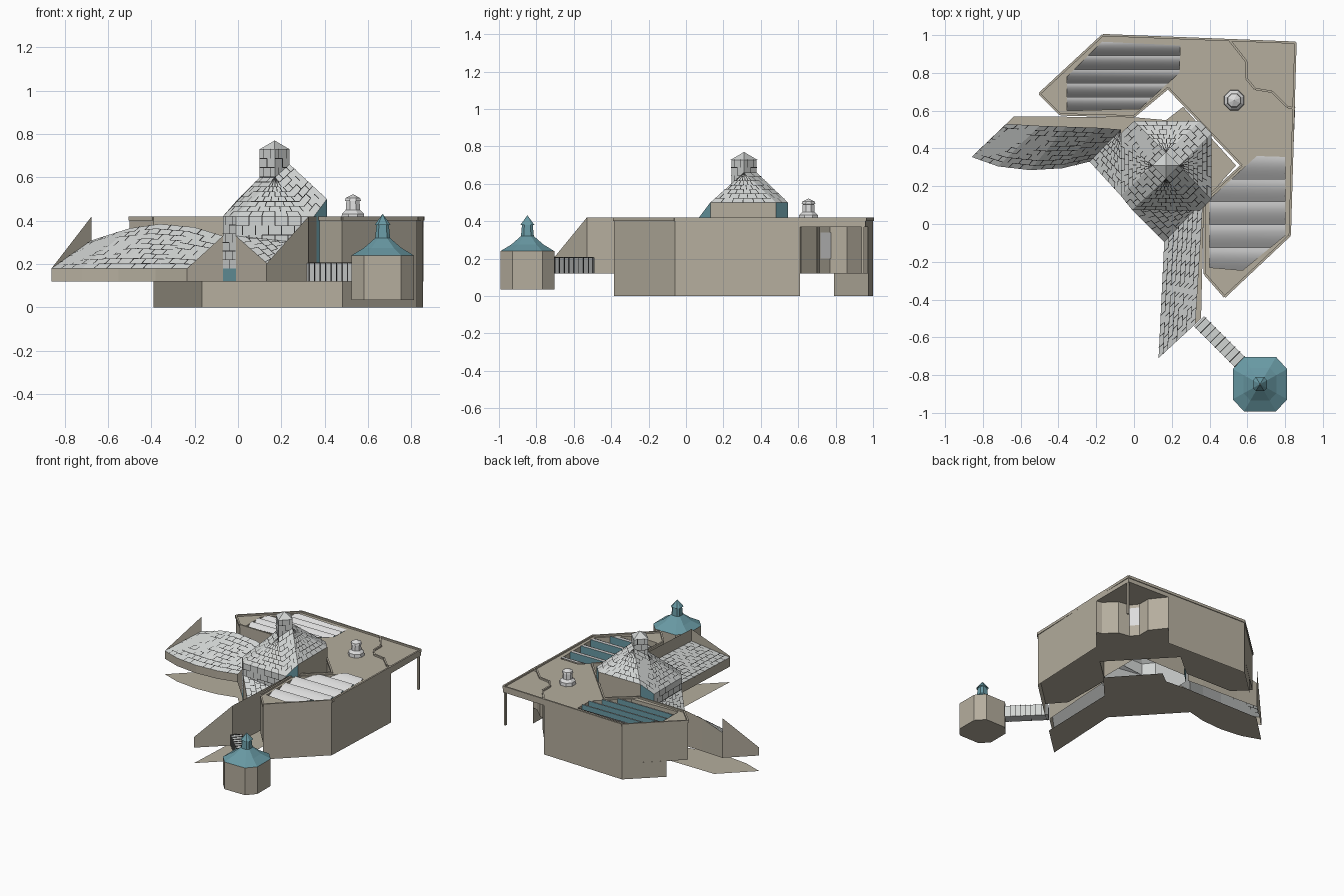
import bpy, bmesh, random
from math import sin, cos, pi
from mathutils import Vector as V

random.seed(4)
cube = bpy.data.objects.get("Cube")
if cube:
    bpy.data.objects.remove(cube, do_unlink=True)


def material(name, rgb):
    m = bpy.data.materials.new(name)
    m.use_nodes = True
    m.diffuse_color = (*rgb, 1)
    m.node_tree.nodes["Principled BSDF"].inputs["Base Color"].default_value = (*rgb, 1)
    return m


BEIGE = material("beige_wall", (.46, .42, .34))
SHINGLE = material("pale_shingle", (.64, .66, .65))
WHITE = material("white_metal", (.72, .72, .72))
TEAL = material("teal", (.14, .32, .37))
SEAM = material("dark_seam", (.03, .03, .03))


def build(name, verts, faces, mat, smooth=False):
    me = bpy.data.meshes.new(name)
    me.from_pydata([tuple(v) for v in verts], [], faces)
    me.materials.append(mat)
    ob = bpy.data.objects.new(name, me)
    bpy.context.collection.objects.link(ob)
    for p in me.polygons:
        p.use_smooth = smooth
    return ob


def at(points, z):
    return [V((p[0], p[1], z)) for p in points]


def strip(name, low, high, mat, closed=False):
    """Quads joining two polylines of equal length."""
    n = len(low)
    faces = [(i, (i + 1) % n, n + (i + 1) % n, n + i) for i in range(n if closed else n - 1)]
    return build(name, list(low) + list(high), faces, mat)


def wall(name, points, z0, z1, mat=BEIGE, closed=False):
    return strip(name, at(points, z0), at(points, z1), mat, closed)


def fill(name, loops, z, mat=BEIGE):
    """Flat sheet from an outline and optional holes."""
    bm = bmesh.new()
    for loop in loops:
        vs = [bm.verts.new(p) for p in at(loop, z)]
        for a, b in zip(vs, vs[1:] + vs[:1]):
            bm.edges.new((a, b))
    bmesh.ops.triangle_fill(bm, use_beauty=True, edges=bm.edges[:], normal=(0, 0, 1))
    ob = build(name, [], [], mat)
    bm.to_mesh(ob.data)
    bm.free()
    return ob


def beam(name, a, b, width, z0, z1, mat=BEIGE):
    a, b = V(a), V(b)
    d = (b - a).normalized() * width / 2
    s = V((-d.y, d.x))
    ring = [a - s, b - s, b + s, a + s]
    faces = [(0, 1, 5, 4), (1, 2, 6, 5), (2, 3, 7, 6), (3, 0, 4, 7), (4, 5, 6, 7), (3, 2, 1, 0)]
    return build(name, at(ring, z0) + at(ring, z1), faces, mat)


def turned(name, centre, sides, profile, mat, phase=0.):
    """Faceted shape of revolution from (radius, height) pairs."""
    rings = []
    for r, z in profile:
        angles = [2 * pi * i / sides + phase for i in range(sides)]
        rings.append([V((centre[0] + r * cos(t), centre[1] + r * sin(t), z)) for t in angles])
    verts = [v for ring in rings for v in ring]
    faces = []
    for k in range(len(rings) - 1):
        for i in range(sides):
            j = (i + 1) % sides
            faces.append((k * sides + i, k * sides + j, (k + 1) * sides + j, (k + 1) * sides + i))
    return build(name, verts, faces, mat)


def shingled(name, a, b, c, d, size=.04):
    """Sheet with staggered seam plates; corners run counter-clockwise from outside."""
    a, b, c, d = V(a), V(b), V(c), V(d)
    build(name, [a, b, c, d], [(0, 1, 2, 3)], SHINGLE)
    n = (c - a).cross(d - b).normalized()
    rows = max(2, round(max((d - a).length, (c - b).length) / size))
    cols = max(1, round(max((b - a).length, (c - d).length) / size / 1.5))
    verts, faces = [], []

    def dash(u0, v0, u1, v1):
        p, q = [a.lerp(b, u).lerp(d.lerp(c, u), v) for u, v in ((u0, v0), (u1, v1))]
        if (q - p).length < .006:
            return
        s = n.cross(q - p).normalized() * .002
        k = len(verts)
        verts.extend(w + n * .0015 for w in (p - s, q - s, q + s, p + s))
        faces.append((k, k + 1, k + 2, k + 3))

    for i in range(rows):
        for j in range(cols):
            u = (j + .5 * (i % 2)) / cols
            if i and random.random() < .8:
                dash(j / cols, i / rows, (j + 1) / cols, i / rows)
            if u > 0:
                dash(u, i / rows, u, (i + 1) / rows)
    build(name + "_seams", verts, faces, SEAM)


# Main hall outline, with an open corner under the roof
outline = [(-.5, .69), (-.39, .58), (0, .57), (.18, .72), (.57, .31), (.375, .13),
           (.375, -.265), (.48, -.385), (.825, -.06), (.855, .96), (-.165, 1)]
recess = [(.853, .61), (.81, .62), (.73, .7), (.64, .715), (.595, .77), (.595, .86), (.505, .974)]
corner, back, notch = outline[9], outline[10], (-.39, .79)
left_sky = [(-.355, .6), (-.355, .78), (-.17, .965), (.245, .945), (.24, .8), (.03, .61)]
right_sky = [(.4, .13), (.4, -.23), (.575, -.245), (.8, -.06), (.8, .355), (.65, .36)]

fill("hall_roof", [outline, left_sky, right_sky], .408)
fill("hall_floor", [outline[:9] + recess + [back]], .12)
fill("overhang_underside", [recess + [corner]], .37)
wall("front_wall", [outline[7], outline[8], recess[0]], 0, .42)
wall("rear_wall", [recess[-1], back, notch], 0, .42)
wall("inner_wall", [notch] + outline[:8], .12, .42)
wall("overhang_band", [recess[0], corner, recess[-1]], .37, .42)
wall("recess_wall", recess, .12, .37)
wall("recess_panel", [(x + .004, y + .004) for x, y in recess[3:5]], .2, .34, WHITE)
beam("corner_post", (.84, .945), (.855, .945), .015, .12, .4)
for a, b in list(zip(outline, outline[1:] + outline[:1])) + list(zip(recess, recess[1:])):
    beam("roof_rim", a, b, .012, .4, .42)


# Sawtooth skylights set in pits
def skylight(name, poly, teeth, base=.355, rise=.06, steps=6):
    wall(name + "_pit", poly, base, .408, BEIGE, True)
    low, high = min(p[1] for p in poly), max(p[1] for p in poly)
    pitch = (high - low) / teeth
    for k in range(teeth):
        y0 = low + k * pitch
        bm = bmesh.new()
        bm.faces.new([bm.verts.new(p) for p in at(poly, 0)])
        for s in range(steps + 1):
            bmesh.ops.bisect_plane(bm, geom=bm.verts[:] + bm.edges[:] + bm.faces[:], dist=1e-6,
                                   plane_co=(0, y0 + pitch * s / steps, 0), plane_no=(0, 1, 0),
                                   clear_inner=(s == 0), clear_outer=(s == steps))
        for v in bm.verts:
            v.co.z = base + rise * sin(pi / 2 * min(1, max(0, (v.co.y - y0) / pitch)))
        ends = [v.co.x for v in bm.verts if v.co.y > y0 + pitch - 1e-4]
        ob = build(name + "_vault", [], [], WHITE)
        bm.to_mesh(ob.data)
        bm.free()
        for p in ob.data.polygons:
            p.use_smooth = True
        edge = [(min(ends), y0 + pitch), (max(ends), y0 + pitch)]
        wall(name + "_glass", edge, base, base + rise, TEAL)


skylight("left_skylight", left_sky, 5)
skylight("right_skylight", right_sky, 5)

# Roof vent
turned("roof_vent", (.53, .655), 8, [(.058, .405), (.055, .432), (.036, .45), (.033, .49),
                                     (.04, .492), (.036, .505), (0, .522)], WHITE, pi / 8)

# Curved left wing
eave = [(-.86, .355), (-.72, .305), (-.55, .285), (-.38, .295), (-.235, .33)]
ridge = [V(p) for p in ((-.675, .53, .31), (-.5, .52, .365), (-.36, .515, .385),
                        (-.2, .51, .37), (-.07, .5, .33))]
edge = at(eave, .18)
for i in range(4):
    shingled("left_wing_roof", edge[i], edge[i + 1], ridge[i + 1], ridge[i])
wall("left_wing_band", eave, .12, .18)
strip("left_wing_back", at(ridge, .12), ridge, BEIGE)
strip("left_wing_end", at([eave[0], ridge[0]], .12), [edge[0], V((-.675, .53, .42))], BEIGE)

# Straight right wing
tip, heel, top, root = (.13, -.71), (.16, -.095), (.325, -.53), (.365, .12)
shingled("right_wing_roof", (*heel, .18), (*tip, .19), (*top, .33), (*root, .33))
wall("right_wing_band", [heel, tip], .12, .19)
wall("right_wing_side", [top, root], .12, .42)
strip("right_wing_end", at([tip, top], .12), [V((*tip, .2)), V((*top, .42))], BEIGE)

# Ground sheet below wings and tower
fill("ground_sheet", [eave + [heel, tip, (.355, -.5), (.37, .12), (.54, .31), (.26, .62),
                              (.17, .55), (0, .565), (-.635, .57)]], .003)

# Chamfered central tower: corner pairs ordered counter-clockwise from the west side
ring = [V(p) for p in ((-.07, .48, .42), (-.07, .15, .42), (-.01, .075, .42), (.35, .07, .42),
                       (.41, .13, .5), (.41, .48, .5), (.35, .545, .5), (0, .545, .5))]
hub = [V(p) for p in ((.1, .31, .6), (.17, .242, .6), (.238, .31, .66), (.17, .378, .66))]
for k, side in enumerate(("west", "south", "east", "north")):
    a, b, c = ring[2 * k], ring[2 * k + 1], ring[(2 * k + 2) % 8]
    shingled(side + "_roof", a, b, hub[k], hub[k])
    shingled(side + "_hip", b, c, hub[(k + 1) % 4], hub[k])
    low = at([a, b], .12)
    if k < 2:
        shingled(side + "_tower_wall", *low, b, a)
    else:
        strip(side + "_tower_wall", low, [a, b], BEIGE)
    if k:
        strip("corner_window", at([b, c], .12), [b, c], TEAL)
    else:
        shingled("entry_front", *at([b, c], .18), c, b)
        wall("entry_door", [b, c], .12, .18, TEAL)

# Sloping roofs and walls joining the tower to the wings
door_l, door_r = V((-.07, .15, .33)), V((-.01, .075, .33))
shingled("left_valley_roof", edge[-1], door_l, ridge[-1], ridge[-1])
shingled("right_valley_roof", door_r, (*heel, .18), (*root, .33), (*root, .33))
strip("left_entry_wall", at([eave[-1], door_l], .12), [edge[-1], door_l], BEIGE)
strip("right_entry_wall", at([door_r, heel], .12), [door_r, V((*heel, .18))], BEIGE)

# Chimney
for k in range(4):
    a, b = hub[k], hub[(k + 1) % 4]
    shingled("chimney_side", *at([a, b], .56), *at([b, a], .73))
turned("chimney_cap", (.169, .31), 4, [(.072, .728), (0, .77)], SHINGLE)

# Covered bridge with slats
start, stop = V((.345, -.515)), V((.575, -.745))
beam("bridge", start, stop, .075, .12, .205, SHINGLE)
for i in range(9):
    p = start.lerp(stop, (i + .3) / 9)
    beam("bridge_slat", p, p + V((.003, -.003)), .08, .12, .208, SEAM)

# Small pavilion with teal roof
hut = (.667, -.848)
plan = [(sx * u + hut[0], sy * v + hut[1]) for sx, sy, u, v in (
    (1, 1, .144, .08), (1, 1, .085, .144), (-1, 1, .085, .144), (-1, 1, .144, .08),
    (-1, -1, .144, .08), (-1, -1, .085, .144), (1, -1, .085, .144), (1, -1, .144, .08))]
wall("pavilion_wall", plan, .035, .24, BEIGE, True)
fill("pavilion_floor", [plan], .035)


def shrunk(f):
    return [(hut[0] + (x - hut[0]) * f, hut[1] + (y - hut[1]) * f) for x, y in plan]


for f0, z0, f1, z1 in ((1, .24, .6, .275), (.6, .275, .24, .32), (.24, .32, .2, .38),
                       (.26, .38, .01, .43)):
    strip("pavilion_roof", at(shrunk(f0), z0), at(shrunk(f1), z1), TEAL, True)
